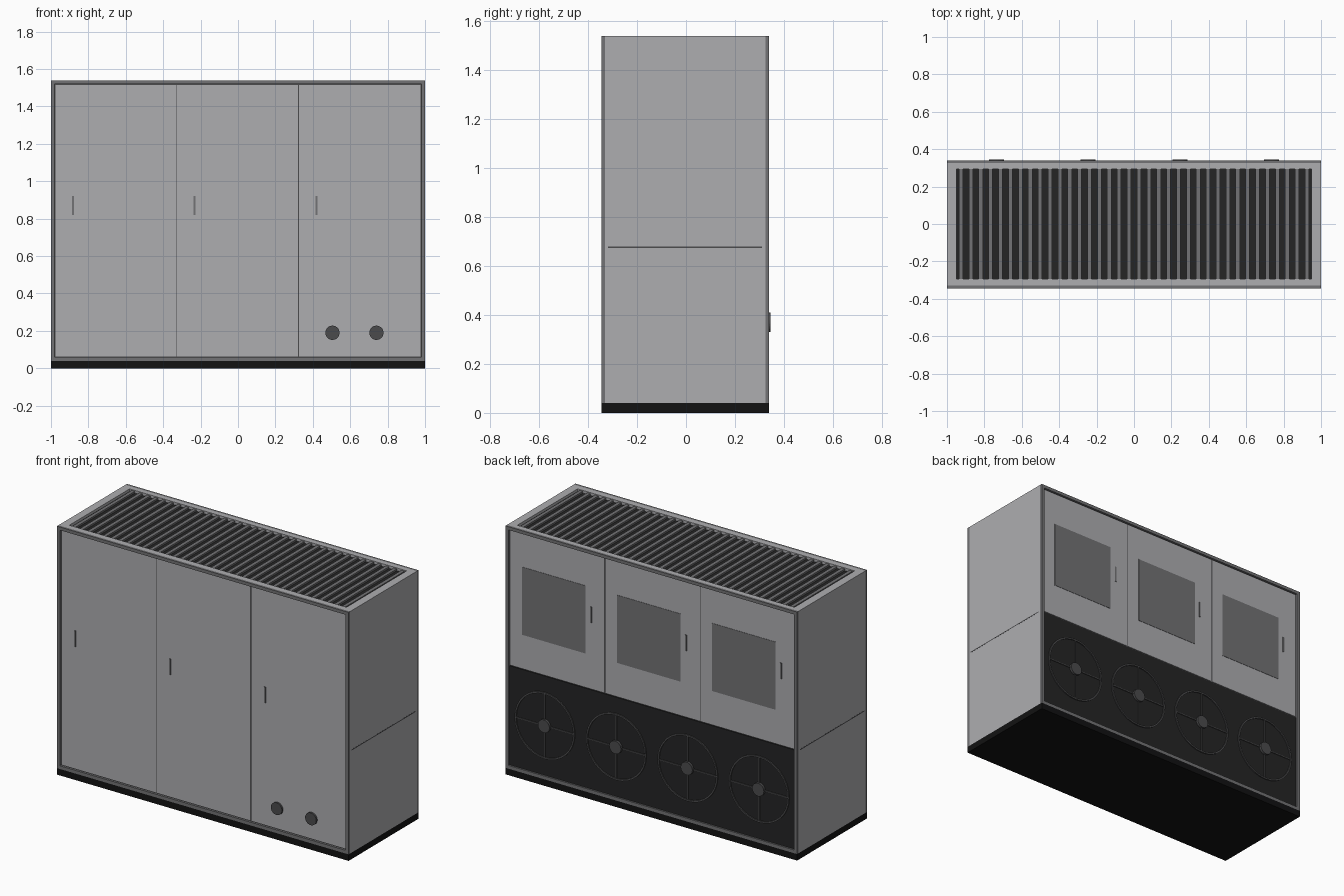
import bpy, bmesh, math
from mathutils import Matrix, Vector

if "Cube" in bpy.data.objects:
    bpy.data.objects.remove(bpy.data.objects["Cube"])

def mat(name, v):
    m = bpy.data.materials.new(name)
    m.diffuse_color = (v, v, v * 1.04, 1)
    m.use_nodes = True
    m.node_tree.nodes["Principled BSDF"].inputs["Base Color"].default_value = m.diffuse_color
    return m

LIGHT, MID, GLASS = mat("light_grey", .42), mat("mid_grey", .17), mat("glass_grey", .17)
DARK, BLACK, TRIM = mat("dark_grey", .018), mat("black", .006), mat("trim_grey", .07)

def finish(name, bm, m):
    me = bpy.data.meshes.new(name)
    bm.to_mesh(me)
    bm.free()
    ob = bpy.data.objects.new(name, me)
    bpy.context.collection.objects.link(ob)
    me.materials.append(m)
    return ob

def boxes(name, m, *ranges):
    """One object from boxes given as (x0, x1, y0, y1, z0, z1)."""
    bm = bmesh.new()
    for x0, x1, y0, y1, z0, z1 in ranges:
        c = Vector(((x0 + x1) / 2, (y0 + y1) / 2, (z0 + z1) / 2))
        s = Matrix.Diagonal((x1 - x0, y1 - y0, z1 - z0, 1))
        bmesh.ops.create_cube(bm, size=1, matrix=Matrix.Translation(c) @ s)
    return finish(name, bm, m)

def disc(name, m, x, z, r, y0, y1, n=32):
    bm = bmesh.new()
    mx = Matrix.Translation((x, (y0 + y1) / 2, z)) @ Matrix.Rotation(math.pi / 2, 4, 'X')
    bmesh.ops.create_cone(bm, cap_ends=True, segments=n, radius1=r, radius2=r,
                          depth=abs(y1 - y0), matrix=mx)
    return finish(name, bm, m)

def ring(name, m, x, z, r0, r1, y0, y1, n=32):
    """Flat ring: a rectangular section swept around the y axis."""
    bm = bmesh.new()
    loops = []
    for i in range(n):
        a = 2 * math.pi * i / n
        loops.append([bm.verts.new((x + r * math.cos(a), y, z + r * math.sin(a)))
                      for r, y in ((r0, y0), (r1, y0), (r1, y1), (r0, y1))])
    for i in range(n):
        a, b = loops[i], loops[(i + 1) % n]
        for k in range(4):
            bm.faces.new((a[k], a[(k + 1) % 4], b[(k + 1) % 4], b[k]))
    bmesh.ops.recalc_face_normals(bm, faces=bm.faces)
    return finish(name, bm, m)

F, B = -.33, .325          # front and back face of the casing
ZB, ZT = .04, 1.54         # plinth top and overall top

# Plinth and casing
boxes("plinth", BLACK, (-1, 1, -.345, .34, 0, ZB))
boxes("casing", LIGHT, (-1, 1, F, B, ZB, 1.52))

# Raised border frames on front and back
for name, y0, y1 in (("front_frame", -.345, F), ("back_frame", B, .34)):
    boxes(name, MID, (-1, -.98, y0, y1, ZB, ZT), (.98, 1, y0, y1, ZB, ZT),
          (-.98, .98, y0, y1, ZB, .06), (-.98, .98, y0, y1, 1.52, ZT))

# Top rim, dark recess and louvre slats
boxes("top_rim", LIGHT, (-1, -.95, F, B, 1.52, ZT), (.95, 1, F, B, 1.52, ZT),
      (-.95, .95, F, -.295, 1.52, ZT), (-.95, .95, .295, B, 1.52, ZT))
boxes("top_recess", DARK, (-.95, .95, -.295, .295, 1.515, 1.523))
slats = [-.925 + i * 1.85 / 35 for i in range(36)]
boxes("top_slats", MID, *[(x - .011, x + .011, -.295, .295, 1.522, 1.534) for x in slats])

# Side seam strips
for s, name in ((1, "right_seam"), (-1, "left_seam")):
    boxes(name, TRIM, (min(s * .995, s * 1.0005), max(s * .995, s * 1.0005),
                       -.318, .31, .673, .679))

# Doors, handles and windows
boxes("front_backing", TRIM, (-.98, .98, F - .001, F, .06, 1.52))
boxes("back_backing", TRIM, (-.98, .98, B, B + .001, .06, 1.52))
for i, c in enumerate((-.652, -.002, .65)):
    x0 = -.977 if i == 0 else c - .323
    x1 = .977 if i == 2 else c + .323
    boxes(f"front_door_{i}", LIGHT, (x0, x1, F - .004, F, .064, 1.516))
    boxes(f"back_door_{i}", LIGHT, (x0, x1, B, B + .004, .682, 1.516))
    h = c - .23
    boxes(f"front_handle_{i}", MID, (h - .005, h + .005, F - .008, F, .82, .92))
    boxes(f"back_handle_{i}", MID, (h - .005, h + .005, B, B + .008, 1.09, 1.19))
    w = c + .025
    boxes(f"back_window_{i}", GLASS, (w - .217, w + .217, B, B + .006, .89, 1.31))

# Round ports low on the front
for i, x in enumerate((.505, .74)):
    p = disc(f"front_port_{i}", TRIM, x, .19, .038, F, -.345)

# Fan panel with four guarded fans
boxes("fan_panel", DARK, (-.98, .98, B, B + .005, .06, .675))
for i, x in enumerate((-.735, -.245, .245, .735)):
    z = .37
    ring(f"fan_ring_{i}", TRIM, x, z, .196, .206, B, .337)
    boxes(f"fan_spokes_{i}", TRIM, (x - .198, x + .198, B, .335, z - .003, z + .003),
          (x - .003, x + .003, B, .336, z - .198, z + .198))
    disc(f"fan_hub_{i}", TRIM, x, z, .04, B, .345)
